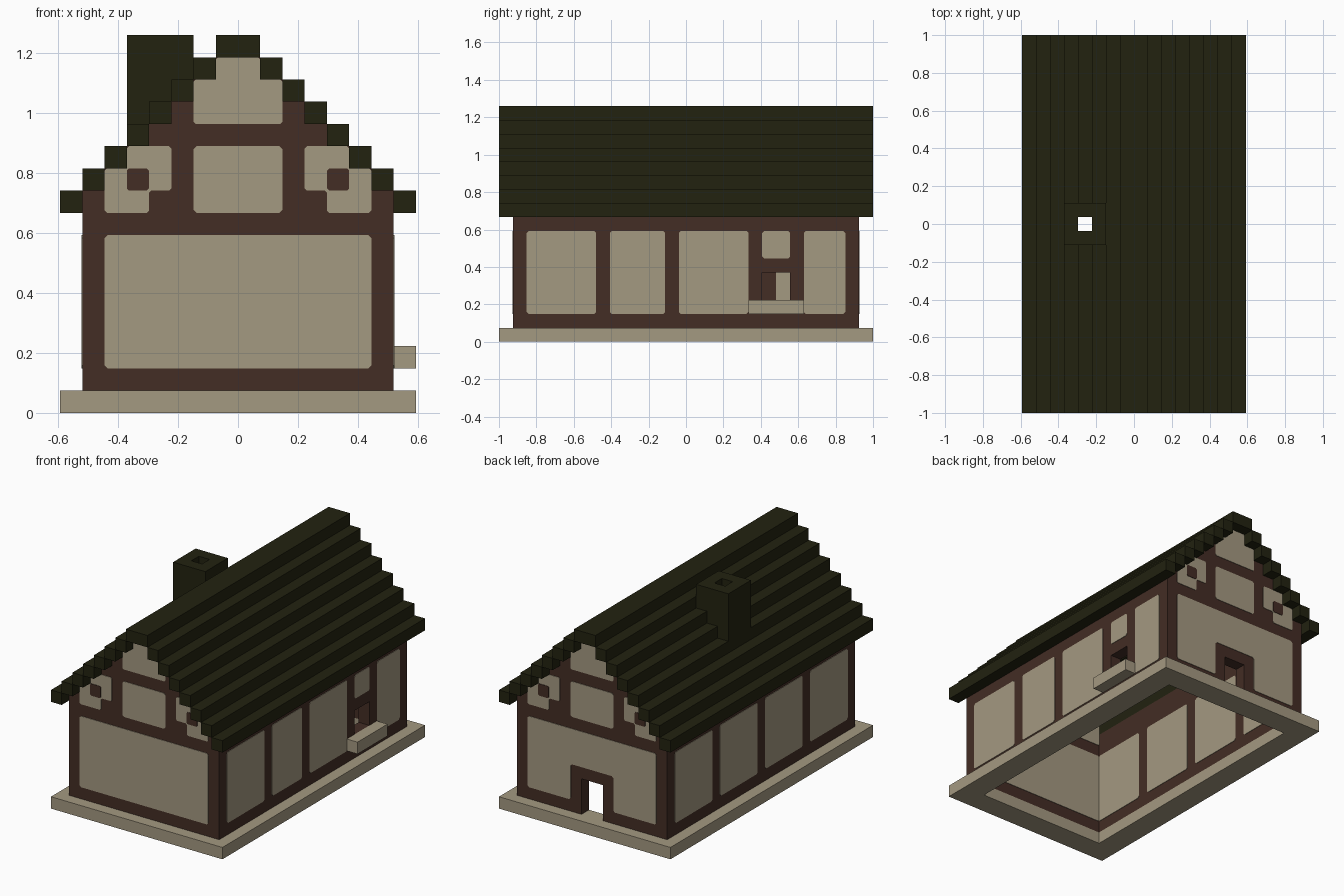
import bpy, bmesh
from mathutils import Vector

U = 2 / 27            # one building block
LIFT = 0.04           # how far panels stand proud of the walls, in blocks

cube = bpy.data.objects.get("Cube")
if cube:
    bpy.data.objects.remove(cube, do_unlink=True)


def material(name, rgb):
    m = bpy.data.materials.new(name)
    m.use_nodes = True
    m.diffuse_color = (*rgb, 1)
    m.node_tree.nodes["Principled BSDF"].inputs["Base Color"].default_value = (*rgb, 1)
    return m


PLASTER = material("pale plaster", (0.372, 0.319, 0.220))
TIMBER = material("dark brown timber", (0.056, 0.026, 0.018))
ROOF = material("dark olive roof", (0.016, 0.016, 0.005))


def finish(name, bm, mat):
    bmesh.ops.recalc_face_normals(bm, faces=bm.faces)
    bmesh.ops.scale(bm, vec=(U, U, U), verts=bm.verts)
    mesh = bpy.data.meshes.new(name)
    bm.to_mesh(mesh)
    bm.free()
    mesh.materials.append(mat)
    ob = bpy.data.objects.new(name, mesh)
    bpy.context.collection.objects.link(ob)
    return ob


def boxes(name, mat, *spans):
    """One object from boxes given as (x0, x1, y0, y1, z0, z1) in blocks."""
    bm = bmesh.new()
    for x0, x1, y0, y1, z0, z1 in spans:
        lo, hi = Vector((x0, y0, z0)), Vector((x1, y1, z1))
        for v in bmesh.ops.create_cube(bm, size=1)["verts"]:
            v.co = (lo + hi) / 2 + v.co * (hi - lo)
    return finish(name, bm, mat)


def prism(name, mat, outline, axis, a, b, chip=0):
    """Extrude an outline (across, up) along x or y; chip trims its corners."""
    pts = [Vector(p) for p in outline]
    if chip:
        cut = []
        for i, p in enumerate(pts):
            for q in (pts[i - 1], pts[(i + 1) % len(pts)]):
                cut.append(p + (q - p).normalized() * chip)
        pts = cut
    bm = bmesh.new()
    place = (lambda p, d: (d, p.x, p.y)) if axis == "x" else (lambda p, d: (p.x, d, p.y))
    face = bm.faces.new([bm.verts.new(place(p, a)) for p in pts])
    out = bmesh.ops.extrude_face_region(bm, geom=[face])["geom"]
    step = (b - a, 0, 0) if axis == "x" else (0, b - a, 0)
    bmesh.ops.translate(bm, vec=step, verts=[g for g in out if isinstance(g, bmesh.types.BMVert)])
    return finish(name, bm, mat)


def rect(a0, a1, z0, z1):
    return [(a0, z0), (a1, z0), (a1, z1), (a0, z1)]


# Plinth: an open frame under the walls
boxes("plinth", PLASTER,
      (-8, 8, -13.5, -11.5, 0, 1), (-8, 8, 11.5, 13.5, 0, 1),
      (-8, -6, -11.5, 11.5, 0, 1), (6, 8, -11.5, 11.5, 0, 1))

# Gable walls with stepped tops; the back one has a doorway notch
steps = [(7, 1)]
for i in range(7):
    steps += [(7 - i, 10 + i), (6 - i, 10 + i)]
steps = steps[:-1]
gable_top = steps + [(-x, z) for x, z in reversed(steps)]
doorway = [(-1, 1), (-1, 4), (1, 4), (1, 1)]
prism("front_wall", TIMBER, gable_top, "y", -12.5, -11.5)
prism("back_wall", TIMBER, gable_top + doorway, "y", 11.5, 12.5)

# Gable plaster panels, running through the wall so they show inside as well
door_panel = [(-6, 2), (-2, 2), (-2, 5), (2, 5), (2, 2), (6, 2), (6, 8), (-6, 8)]
attic = [(-2, 13), (2, 13), (2, 15), (1, 15), (1, 16), (-1, 16), (-1, 15), (-2, 15)]
corner = [(6, 9), (4, 9), (4, 10), (3, 10), (3, 12), (5, 12), (5, 11), (6, 11)]
for side, y0, main in (("front", -12.5, rect(-6, 6, 2, 8)), ("back", 11.5, door_panel)):
    a, b = y0 - LIFT, y0 + 1 + LIFT
    prism(side + "_main_panel", PLASTER, main, "y", a, b, 0.14)
    prism(side + "_middle_panel", PLASTER, rect(-2, 2, 9, 12), "y", a, b, 0.14)
    prism(side + "_attic_panel", PLASTER, attic, "y", a, b, 0.1)
    for hand, s in (("left", 1), ("right", -1)):
        prism(f"{side}_{hand}_corner_panel", PLASTER, [(s * x, z) for x, z in corner],
              "y", a, b, 0.1)
        prism(f"{side}_{hand}_timber_stud", TIMBER, rect(s * 4, s * 5, 10, 11),
              "y", a - LIFT, b + LIFT, 0.1)

# Side walls; the left one has a window opening
boxes("right_wall", TIMBER, (-7, -6, -11.5, 11.5, 1, 10))
boxes("left_wall", TIMBER,
      (6, 7, -11.5, 5.5, 1, 10), (6, 7, 7.5, 11.5, 1, 10),
      (6, 7, 5.5, 7.5, 1, 3), (6, 7, 5.5, 7.5, 5, 10))

# Side plaster panels as (y start, y end, z start)
left = [(-11.5, -6.5, 2), (-5.5, -1.5, 2), (-0.5, 4.5, 2), (5.5, 7.5, 6), (8.5, 11.5, 2)]
right = [(-11.5 + 6 * i, -6.5 + 6 * i, 2) for i in range(4)]
for hand, x0, panels in (("left", 6, left), ("right", -7, right)):
    for i, (y0, y1, z0) in enumerate(panels, 1):
        prism(f"{hand}_panel_{i}", PLASTER, rect(y0, y1, z0, 8), "x",
              x0 - LIFT, x0 + 1 + LIFT, 0.14)

boxes("window_sill", PLASTER, (7, 8, 4.5, 8.5, 2, 3))

# Roof: stepped courses and a ridge, with a gap under the flue
for i in range(7):
    boxes(f"left_roof_course_{i + 1}", ROOF, (7 - i, 8 - i, -13.5, 13.5, 9 + i, 10 + i))
    runs = [(-13.5, -0.5), (0.5, 13.5)] if i == 4 else [(-13.5, 13.5)]
    boxes(f"right_roof_course_{i + 1}", ROOF,
          *[(i - 8, i - 7, y0, y1, 9 + i, 10 + i) for y0, y1 in runs])
boxes("roof_ridge", ROOF, (-1, 1, -13.5, 13.5, 16, 17))

# Chimney: four sides around an open flue
boxes("chimney", ROOF,
      (-5, -4, -1.5, 1.5, 13, 17), (-3, -2, -1.5, 1.5, 15, 17),
      (-4, -3, -1.5, -0.5, 14, 17), (-4, -3, 0.5, 1.5, 14, 17))
